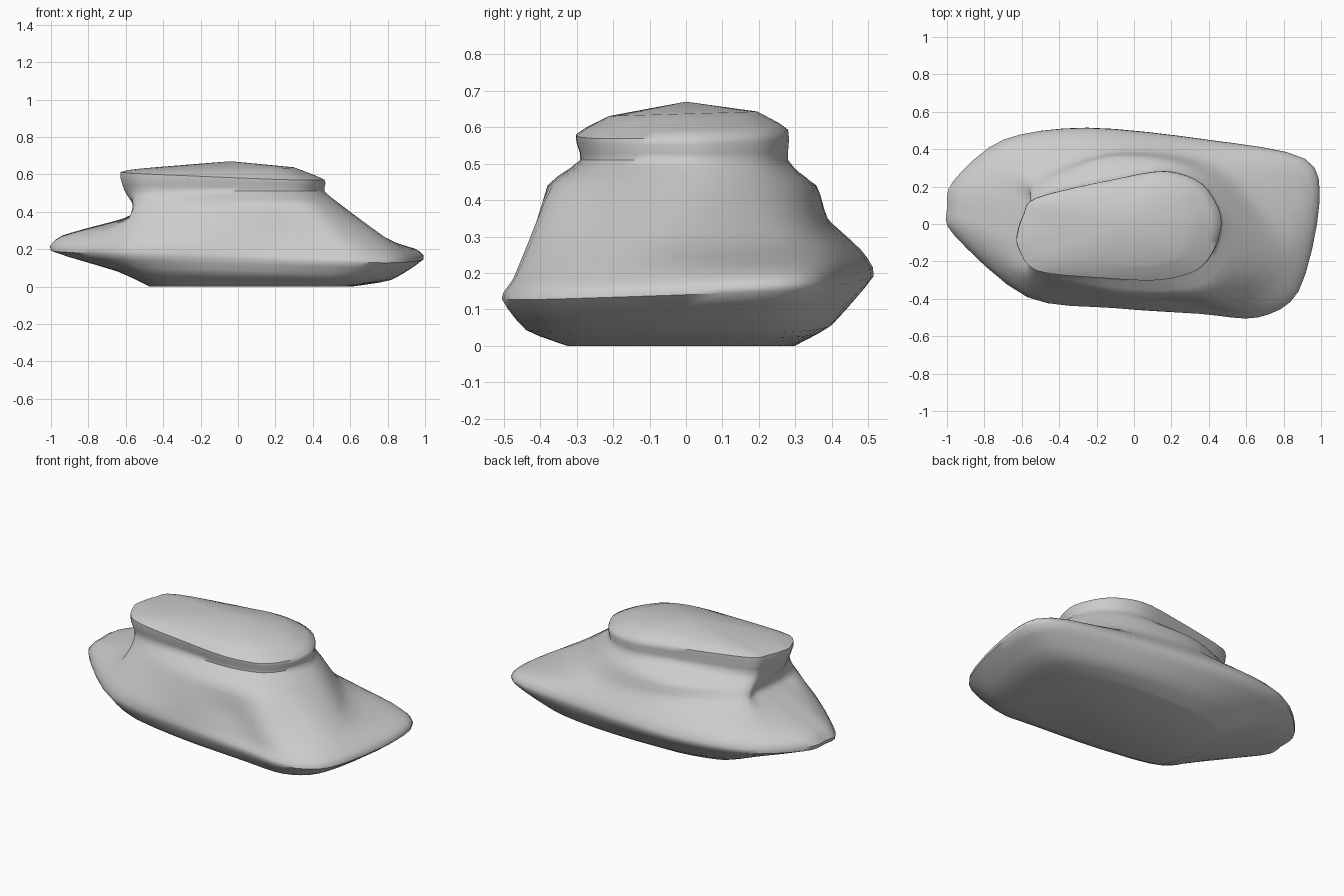
import bpy
import bmesh
from mathutils import Vector

AROUND = 4   # smooth steps between neighbouring outline points
UPWARD = 3   # smooth steps between neighbouring outlines

default_cube = bpy.data.objects.get("Cube")
if default_cube:
    bpy.data.objects.remove(default_cube, do_unlink=True)


def make_material(name, colour):
    material = bpy.data.materials.new(name)
    material.use_nodes = True
    material.diffuse_color = colour
    material.node_tree.nodes["Principled BSDF"].inputs["Base Color"].default_value = colour
    return material


def spline_point(a, b, c, d, t, pull):
    """Smooth point between b and c; pull sets how round the curve is."""
    start, end = (c - a) * pull, (d - b) * pull
    ease = t * t * (3 - 2 * t)
    return b.lerp(c, ease) + start * t * (1 - t) ** 2 - end * t * t * (1 - t)


def smooth_path(points, steps, closed, pull):
    count = len(points)

    def pick(index):
        return points[index % count] if closed else points[max(0, min(count - 1, index))]

    path = []
    for i in range(count if closed else count - 1):
        corners = [pick(i + k) for k in (-1, 0, 1, 2)]
        path += [spline_point(*corners, s / steps, pull) for s in range(steps)]
    return path if closed else path + [points[-1]]


def outline(points, height, tilt_x=0, tilt_y=0, scale=1, centre=(0, 0)):
    """Closed ring on a tilted plane, optionally shrunk toward a centre."""
    ring = []
    for px, py in points:
        x = centre[0] + (px - centre[0]) * scale
        y = centre[1] + (py - centre[1]) * scale
        ring.append(Vector((x, y, height + tilt_x * x + tilt_y * y)))
    return smooth_path(ring, AROUND, True, .45)


# Outlines run from the narrow end, along the front, and return along the back
underside = [(-.64, .05), (-.62, -.12), (-.5, -.34), (-.1, -.41), (.35, -.43), (.6, -.43),
             (.76, -.3), (.82, .08), (.74, .28), (.36, .38), (-.2, .4), (-.55, .32), (-.62, .2)]
rim = [(-.99, .08), (-.96, -.06), (-.57, -.39), (-.1, -.45), (.35, -.48), (.66, -.5),
       (.88, -.36), (.99, .1), (.91, .35), (.4, .45), (-.25, .515), (-.7, .45), (-.96, .23)]
brim_top = [(-.94, .08), (-.9, -.06), (-.56, -.38), (-.1, -.44), (.33, -.45), (.63, -.47),
            (.85, -.34), (.95, .09), (.87, .33), (.38, .43), (-.24, .48), (-.66, .42), (-.9, .22)]
crown_base = [(-.57, 0), (-.57, -.15), (-.55, -.3), (-.1, -.41), (.25, -.41), (.53, -.43),
              (.76, -.27), (.77, -.05), (.54, .26), (.25, .37), (-.15, .38), (-.54, .25),
              (-.56, .13)]
crown_waist = [(-.56, -.02), (-.56, -.14), (-.52, -.26), (-.12, -.36), (.2, -.38), (.4, -.35),
               (.52, -.2), (.54, .03), (.42, .22), (.22, .33), (-.15, .35), (-.52, .2),
               (-.55, .1)]
shoulder = [(-.62, -.04), (-.62, -.12), (-.52, -.25), (-.15, -.29), (.13, -.3), (.33, -.25),
            (.43, -.13), (.46, .04), (.36, .21), (.17, .28), (-.1, .24), (-.52, .14),
            (-.59, .05)]

rings = [
    outline(underside, 0, scale=.74),
    outline(underside, .06, tilt_x=-.03),
    outline(rim, .165, tilt_x=-.025, tilt_y=.04),
    outline(brim_top, .23, tilt_x=-.04, tilt_y=.05),
    outline(crown_base, .33, tilt_x=-.08, tilt_y=.04),
    outline(crown_waist, .44),
    outline(shoulder, .51, scale=.98, centre=(.46, .3)),
    outline(shoulder, .59, tilt_x=-.04, tilt_y=.03),
    outline(shoulder, .637, tilt_y=.03, scale=.7, centre=(-.08, 0)),
]

# Smooth upright ribs, one for each point around the form
ribs = [smooth_path(list(column), UPWARD, False, .3) for column in zip(*rings)]

# Skin between the ribs, with a flat base and a gently domed top
bm = bmesh.new()
grid = []
for rib in ribs:
    grid.append([bm.verts.new((p.x, p.y, max(0, p.z))) for p in rib])
dome = bm.verts.new((-.04, 0, .67))
for left, right in zip(grid, grid[1:] + grid[:1]):
    for low in range(len(left) - 1):
        bm.faces.new((left[low], right[low], right[low + 1], left[low + 1]))
    bm.faces.new((left[-1], right[-1], dome))
bm.faces.new([rib[0] for rib in reversed(grid)])
bmesh.ops.recalc_face_normals(bm, faces=bm.faces)

mesh = bpy.data.meshes.new("brimmed_body")
bm.to_mesh(mesh)
bm.free()
body = bpy.data.objects.new("brimmed_body", mesh)
bpy.context.collection.objects.link(body)
mesh.materials.append(make_material("light_grey", (.6, .6, .6, 1)))

# Smooth shading with crisp edges kept
bpy.ops.object.select_all(action="DESELECT")
body.select_set(True)
bpy.context.view_layer.objects.active = body
bpy.ops.object.shade_smooth_by_angle(angle=.9)
